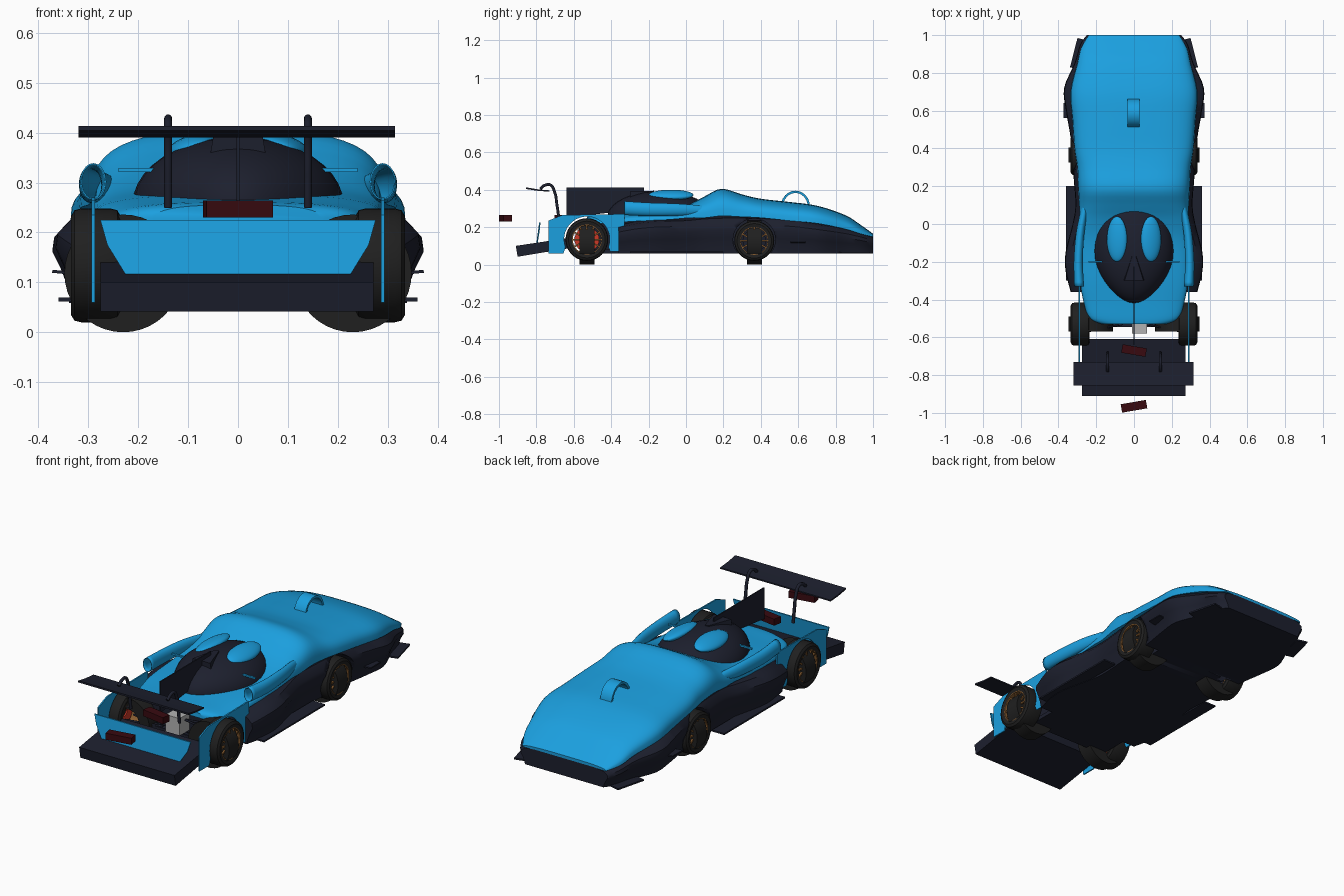
import bpy, bmesh, math
from mathutils import Vector, Matrix

if "Cube" in bpy.data.objects:
    bpy.data.objects.remove(bpy.data.objects["Cube"])

def mat(name, c):
    m = bpy.data.materials.new(name)
    m.diffuse_color = (*c, 1)
    m.use_nodes = True
    m.node_tree.nodes["Principled BSDF"].inputs["Base Color"].default_value = m.diffuse_color
    return m

BLUE = mat("blue_paint", (0.011, 0.35, 0.74))
DARK = mat("dark_carbon", (0.012, 0.014, 0.027))
RUBBER = mat("rubber", (0.014, 0.014, 0.014))
BRONZE = mat("bronze", (0.25, 0.11, 0.03))
RED = mat("red_caliper", (0.6, 0.04, 0.02))
LAMP = mat("lamp_red", (0.04, 0.003, 0.005))
METAL = mat("metal", (0.45, 0.45, 0.45))

def finish(name, bm, m, angle=35):
    bmesh.ops.recalc_face_normals(bm, faces=bm.faces)
    me = bpy.data.meshes.new(name)
    bm.to_mesh(me)
    bm.free()
    ob = bpy.data.objects.new(name, me)
    bpy.context.collection.objects.link(ob)
    me.materials.append(m)
    bpy.ops.object.select_all(action='DESELECT')
    ob.select_set(True)
    bpy.context.view_layer.objects.active = ob
    bpy.ops.object.shade_smooth_by_angle(angle=math.radians(angle))
    return ob

def loft(name, rings, m, caps=True, loop=False):
    bm = bmesh.new()
    vs = [[bm.verts.new(p) for p in r] for r in rings]
    n = len(vs[0])
    pairs = list(zip(vs, vs[1:])) + ([(vs[-1], vs[0])] if loop else [])
    for a, b in pairs:
        for i in range(n):
            bm.faces.new((a[i], a[(i + 1) % n], b[(i + 1) % n], b[i]))
    if caps and not loop:
        bm.faces.new(vs[0])
        bm.faces.new(vs[-1])
    return finish(name, bm, m)

def prism(name, yz, x0, x1, m):
    return loft(name, [[(x, y, z) for y, z in yz] for x in (x0, x1)], m)

def box(name, c, s, m, rot=(0, 0, 0)):
    bm = bmesh.new()
    bmesh.ops.create_cube(bm, size=1, matrix=Matrix.Diagonal((*s, 1)))
    ob = finish(name, bm, m)
    ob.location, ob.rotation_euler = c, rot
    return ob

def ball(name, c, s, m, rot=(0, 0, 0), taper=0):
    bm = bmesh.new()
    bmesh.ops.create_uvsphere(bm, u_segments=40, v_segments=20, radius=1)
    for v in bm.verts:
        if v.co.y < 0:
            v.co.x *= 1 - taper * v.co.y ** 2
    bmesh.ops.scale(bm, vec=s, verts=bm.verts)
    ob = finish(name, bm, m)
    ob.location, ob.rotation_euler = c, rot
    return ob

def tube(name, pts, r, m):
    cu = bpy.data.curves.new(name, 'CURVE')
    cu.dimensions, cu.bevel_depth, cu.bevel_resolution, cu.use_fill_caps = '3D', r, 3, True
    sp = cu.splines.new('BEZIER')
    sp.bezier_points.add(len(pts) - 1)
    for bp, p in zip(sp.bezier_points, pts):
        bp.co, bp.handle_left_type, bp.handle_right_type = p, 'AUTO', 'AUTO'
    ob = bpy.data.objects.new(name, cu)
    bpy.context.collection.objects.link(ob)
    cu.materials.append(m)
    return ob

def lathe(name, prof, c, m, axis='X', n=40):
    # profile of (offset along the axle, radius)
    rings = []
    for k in range(n):
        a = 2 * math.pi * k / n
        cs, sn = math.cos(a), math.sin(a)
        rings.append([Vector(c) + Vector((o, r * cs, r * sn) if axis == 'X' else (r * cs, o, r * sn))
                      for o, r in prof])
    return loft(name, rings, m, loop=True)

def smooth(st, k=4):
    # Catmull-Rom between stations
    out = []
    for i in range(len(st) - 1):
        p = [st[max(i - 1, 0)], st[i], st[i + 1], st[min(i + 2, len(st) - 1)]]
        for j in range(k):
            t = j / k
            out.append([0.5 * (2 * b + (c - a) * t + (2 * a - 5 * b + 4 * c - d) * t * t
                        + (3 * b - a - 3 * c + d) * t ** 3) for a, b, c, d in zip(*p)])
    return out + [list(st[-1])]

# dark lower body with wheel arches: y, half width, top z
low = smooth([(1, .25, .15), (.95, .285, .17), (.85, .315, .2), (.72, .37, .225), (.6, .36, .245),
              (.45, .335, .26), (.25, .32, .265), (.1, .31, .26), (0, .325, .25), (-.15, .362, .245),
              (-.25, .362, .235), (-.36, .335, .21)])
sec = [(.9, 0), (.92, .2), (.955, .4), (1, .6), (.99, .76), (.91, .92), (.7, 1)]
rings = []
for y, w, zt in low:
    half = [(w * a, y, .06 + f * (zt - .06)) for a, f in sec]
    rings.append(half + [(-x, y, z) for x, y, z in reversed(half)])
lower = loft("lower_body", rings, DARK)
for s in (-1, 1):
    cut = lathe("arch_cutter", [(-.12, .001), (-.12, .113), (.12, .113), (.12, .001)], (s * .34, .365, .133), DARK)
    cut.hide_render = True
    cut.hide_set(True)
    md = lower.modifiers.new("arch", 'BOOLEAN')
    md.operation, md.object = 'DIFFERENCE', cut

# blue upper body: y, half width, shoulder z, crown z
up = smooth([(1, .24, .148, .165), (.93, .28, .165, .215), (.85, .30, .19, .265), (.7, .335, .22, .315),
             (.55, .325, .235, .335), (.4, .315, .25, .352), (.3, .30, .255, .375), (.19, .295, .26, .405),
             (.1, .29, .25, .365), (.02, .29, .25, .325), (-.1, .29, .24, .29), (-.3, .285, .23, .275),
             (-.42, .265, .22, .265), (-.5, .235, .22, .26), (-.53, .17, .22, .255)])
rings = []
for y, w, zs, zt in up:
    r = []
    for k in range(25):
        a = math.pi * k / 24
        c, s = math.cos(a), max(math.sin(a), 0)
        r.append((math.copysign(abs(c) ** .67, c) * w, y, zs + (zt - zs) * s ** .67))
    rings.append(r)
loft("upper_body", rings, BLUE)
box("rear_floor", (0, -.42, .07), (.46, .2, .02), DARK)
box("engine_bay", (0, -.42, .16), (.4, .16, .16), DARK)

# canopy, roof blisters, intake and fin
ball("canopy", (0, -.14, .255), (.212, .28, .137), DARK, taper=.25)
for s in (-1, 1):
    ball("roof_blister", (s * .09, -.08, .372), (.055, .12, .024), BLUE, (0, s * .3, 0))
loft("roof_intake", [[(-.015, -.17, .38), (.015, -.17, .38), (.01, -.17, .395), (-.01, -.17, .395)],
                     [(-.06, -.3, .33), (.06, -.3, .33), (.05, -.3, .39), (-.05, -.3, .39)]], DARK)
prism("centre_fin", [(-.64, .25), (-.64, .412), (-.225, .412), (-.225, .3)], -.003, .003, DARK)

# arched scoop strip on the bonnet
arc = [(math.cos(math.pi * k / 12), math.sin(math.pi * k / 12)) for k in range(13)]
prism("bonnet_scoop", [(.585 + .078 * c, .31 + .085 * s) for c, s in arc] +
      [(.585 + .066 * c, .31 + .073 * s) for c, s in reversed(arc)], -.035, .03, BLUE)

for s in (-1, 1):
    # side pod tube, open at its rear end: y, x, z, rx, rz
    pod = smooth([(-.33, .29, .302, .026, .037), (-.2, .295, .295, .024, .036), (-.05, .285, .293, .022, .033),
                  (.08, .262, .29, .018, .026), (.2, .24, .29, .01, .012)])
    ob = loft("side_pod", [[(s * (x + rx * math.cos(k * math.pi / 10)), y, z + rz * math.sin(k * math.pi / 10))
              for k in range(20)] for y, x, z, rx, rz in pod], BLUE, caps=False)
    ob.modifiers.new("wall", 'SOLIDIFY').thickness = .003
    # rear side panel with wheel arch
    arch = [(-.53 + .122 * math.cos(math.radians(a)), .135 + .122 * math.sin(math.radians(a)))
            for a in range(-20, 201, 10)]
    prism("rear_side_panel", [(-.655, .06), (-.735, .06), (-.735, .235), (-.66, .265), (-.33, .27), (-.33, .07),
          (-.405, .07)] + arch, s * .287, s * .294, BLUE)
    box("mirror_arm", (s * .19, -.2, .325), (.1, .01, .008), BLUE)
    box("dive_plane", (s * .35, .6, .12), (.045, .08, .006), DARK, (0, -s * .1, 0))
    box("floor_edge", (s * .325, -.05, .066), (.07, .5, .008), DARK)
    box("splitter_corner", (s * .29, .9, .063), (.06, .16, .008), DARK, (0, 0, s * .25))
    # wing strut
    tube("wing_strut", [(s * .14, y, z) for y, z in [(-.78, .405), (-.755, .424), (-.725, .426), (-.703, .39),
                        (-.69, .32), (-.68, .25)]], .008, DARK)
    # suspension arms
    for y in (-.57, -.5):
        for z in (.12, .19):
            tube("suspension_arm", [(s * .06, -.53, z), (s * .25, y, z)], .005, DARK)

# rear wing, diffuser, rear panel, lamps
prism("rear_wing", [(-.855, .413), (-.79, .402), (-.73, .397), (-.73, .39), (-.79, .394), (-.855, .404)],
      -.32, .315, DARK)
prism("diffuser", [(-.91, .1), (-.9, .042), (-.61, .09), (-.61, .145)], -.276, .272, DARK)
loft("rear_panel", [[(-.225, y - .01, .115), (.225, y - .01, .115), (.262, y, .175), (.276, y + .005, .225),
                     (-.276, y + .005, .225), (-.262, y, .175)] for y in (-.79, -.783)], BLUE)
box("rear_crossbar", (0, -.53, .1), (.3, .03, .04), DARK)
box("gearbox", (.03, -.54, .17), (.08, .08, .09), METAL)
box("rear_lamp", (0, -.965, .247), (.135, .045, .034), LAMP, (0, 0, .17))
box("inner_lamp", (0, -.67, .247), (.13, .045, .034), LAMP, (0, 0, -.17))

# wheels: tyre, rim, spokes, brake disc and inner cross drum
for s in (-1, 1):
    for tag, cy, R in (("front", .365, .107), ("rear", -.53, .114)):
        c = Vector((s * .285, cy, .02 + R))
        lathe(tag + "_tyre", [(-.046, R * .7), (-.05, R * .86), (-.043, R * .97), (-.03, R), (.03, R),
                              (.043, R * .97), (.05, R * .86), (.046, R * .7)], c, RUBBER)
        lathe(tag + "_rim", [(-.044, R * .66), (-.044, R * .74), (.046, R * .74), (.046, R * .66)], c, BRONZE)
        h = c + Vector((s * .036, 0, 0))
        lathe(tag + "_hub", [(-.01, .001), (-.01, .016), (.008, .016), (.008, .001)], h, BRONZE, n=16)
        for k in range(12):
            a = k * math.pi / 6
            d = Vector((0, math.cos(a), math.sin(a))) * R * .41
            box(tag + "_spoke", h + d, (.009, R * .62, .008), BRONZE, (a, 0, 0))
        lathe(tag + "_brake_disc", [(-.004, .02), (-.004, R * .58), (.004, R * .58), (.004, .02)],
              c, DARK if tag == "front" else RED)
        lathe(tag + "_inner_drum", [(-.04, .06), (-.04, .118), (.04, .118), (.04, .06)],
              (s * .23, cy, .118), RUBBER, axis='Y')
